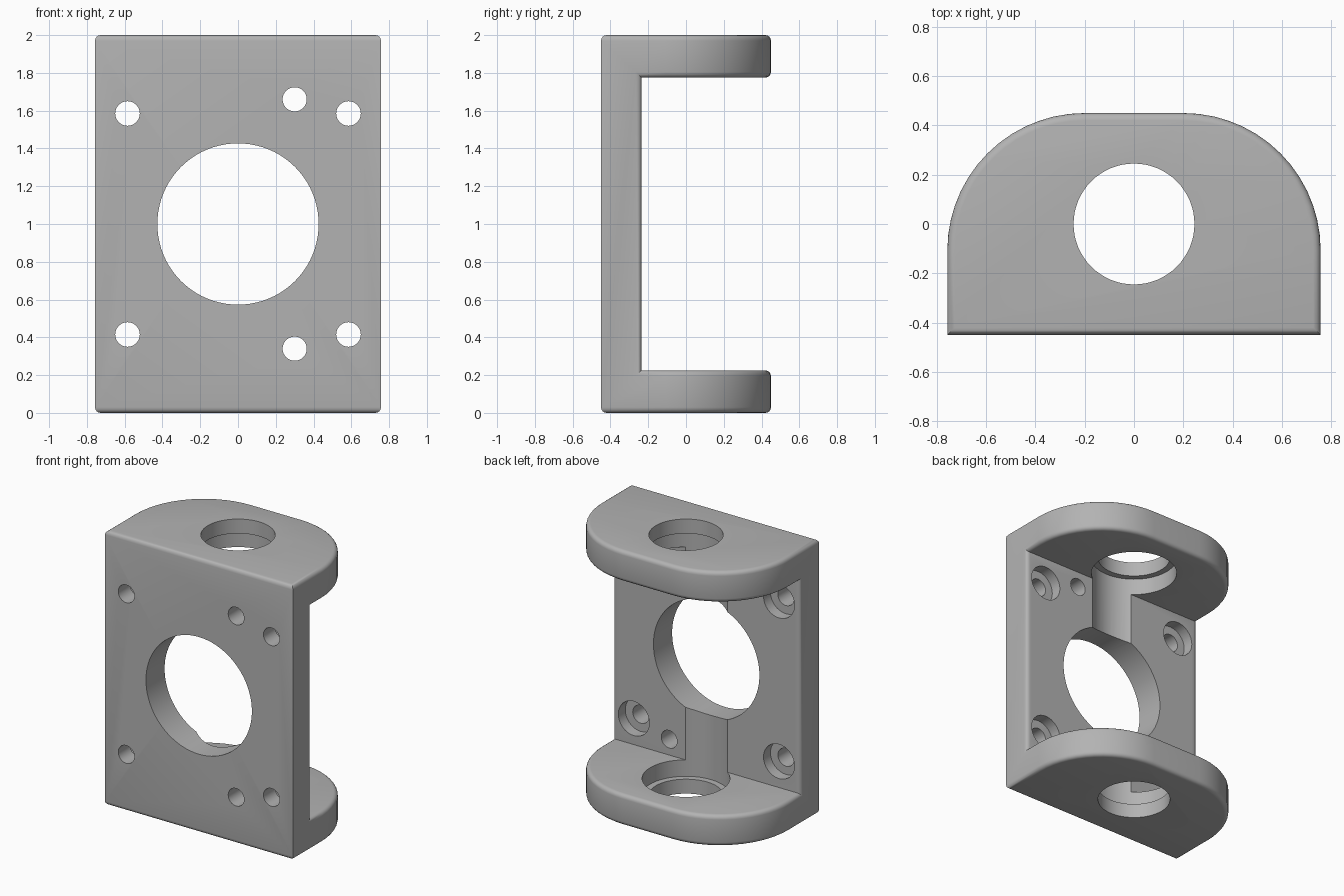
import bpy, bmesh, math

if "Cube" in bpy.data.objects:
    bpy.data.objects.remove(bpy.data.objects["Cube"])

W, D, H = 0.757, 0.45, 2.0       # half width, half depth, height
WALL_Y, FLANGE = -0.235, 0.225   # inner face of the plate, flange thickness
R = 0.557                        # rear corner radius
FILLET = 0.03


def cut(target, cutter):
    """Subtract a cutter from the target and discard it."""
    cutter.hide_render = True
    bpy.context.view_layer.objects.active = target
    mod = target.modifiers.new("cut", 'BOOLEAN')
    mod.operation, mod.solver, mod.object = 'DIFFERENCE', 'EXACT', cutter
    bpy.ops.object.modifier_apply(modifier=mod.name)
    bpy.data.objects.remove(cutter)


def drill_z(target, r, z0, z1):
    bpy.ops.mesh.primitive_cylinder_add(vertices=64, radius=r, depth=z1 - z0,
                                        location=(0, 0, (z0 + z1) / 2))
    cut(target, bpy.context.object)


def drill_y(target, x, z, r, y0, y1, n=32):
    bpy.ops.mesh.primitive_cylinder_add(vertices=n, radius=r, depth=y1 - y0,
                                        location=(x, (y0 + y1) / 2, z),
                                        rotation=(math.pi / 2, 0, 0))
    cut(target, bpy.context.object)


# Bracket body: extruded outline with two large rear corners
outline = [(-W, -D), (W, -D)]
for cx, start in ((W - R, 0), (R - W, 90)):
    for i in range(15):
        a = math.radians(start + 90 * i / 14)
        outline.append((cx + R * math.cos(a), D - R + R * math.sin(a)))
bm = bmesh.new()
face = bm.faces.new([bm.verts.new((x, y, 0)) for x, y in outline])
top = bmesh.ops.extrude_face_region(bm, geom=[face])["geom"]
bmesh.ops.translate(bm, vec=(0, 0, H),
                    verts=[g for g in top if isinstance(g, bmesh.types.BMVert)])
bmesh.ops.recalc_face_normals(bm, faces=bm.faces)
mesh = bpy.data.meshes.new("motor_bracket")
bm.to_mesh(mesh)
bm.free()
bracket = bpy.data.objects.new("motor_bracket", mesh)
bpy.context.collection.objects.link(bracket)

# Open space between the flanges
bpy.ops.mesh.primitive_cube_add(size=1, location=(0, WALL_Y + 1, H / 2))
gap = bpy.context.object
gap.scale = (4, 2, H - 2 * FLANGE)
bpy.context.view_layer.update()
cut(bracket, gap)

# Round the outer edges; keep inside corners and front side edges sharp
bm = bmesh.new()
bm.from_mesh(bracket.data)
edges = []
for e in bm.edges:
    a, b = (v.co for v in e.verts)
    front_side = a.y < -D + 0.01 and b.y < -D + 0.01 and abs(a.z - b.z) > 0.5
    if (len(e.link_faces) == 2 and e.is_convex and not front_side
            and e.calc_face_angle(0) > math.radians(40)):
        edges.append(e)
bmesh.ops.bevel(bm, geom=edges, offset=FILLET, offset_type='OFFSET',
                segments=4, profile=0.5, affect='EDGES')
bm.to_mesh(bracket.data)
bm.free()

# Shaft bore with a wider recess that also grooves the plate
drill_z(bracket, 0.245, -0.2, H + 0.2)
drill_z(bracket, 0.29, 0.105, H - 0.105)

# Large window, corner screw holes with counterbores, two plain holes
drill_y(bracket, 0, 1.0, 0.427, -0.7, -0.05, 80)
for z in (0.415, 1.585):
    for x in (-0.585, 0.585):
        drill_y(bracket, x, z, 0.065, -0.7, -0.1)
        drill_y(bracket, x, z, 0.125, WALL_Y - 0.08, -0.1)
for z in (0.34, 1.66):
    drill_y(bracket, 0.3, z, 0.064, -0.7, -0.1)

# Material and shading
grey = bpy.data.materials.new("plain_grey")
grey.diffuse_color = (0.45, 0.45, 0.45, 1)
grey.use_nodes = True
grey.node_tree.nodes["Principled BSDF"].inputs["Base Color"].default_value = grey.diffuse_color
bracket.data.materials.clear()
bracket.data.materials.append(grey)
for p in bracket.data.polygons:
    p.material_index = 0
bpy.ops.object.select_all(action='DESELECT')
bracket.select_set(True)
bpy.context.view_layer.objects.active = bracket
bpy.ops.object.shade_smooth_by_angle(angle=math.radians(30))
